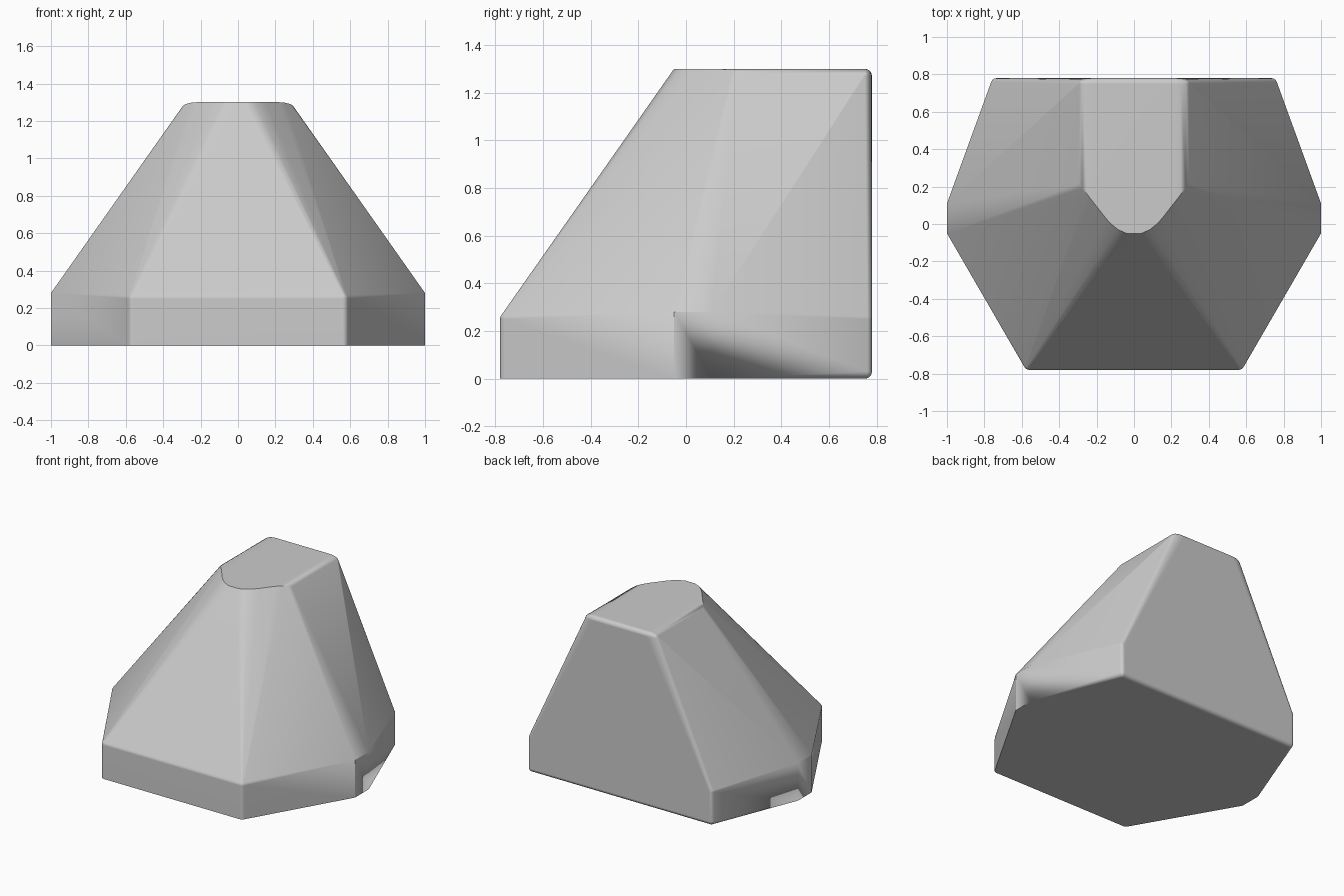
import bpy, bmesh, math
from mathutils import Vector

if "Cube" in bpy.data.objects:
    bpy.data.objects.remove(bpy.data.objects["Cube"])

pts = []


def ball(x, y, z, rx=0.03, r=0.03):
    """Rounded corner: points on a small ellipsoid."""
    for i in range(1, 8):
        a = math.pi * i / 8
        for j in range(16):
            b = math.tau * j / 16
            pts.append((x + rx * math.sin(a) * math.cos(b),
                        y + r * math.sin(a) * math.sin(b),
                        z + r * math.cos(a)))
    pts.extend([(x, y, z + r), (x, y, z - r)])


for s in (-1, 1):
    # rounded corners of the upright back wall
    ball(s * 0.735, 0.75, 0.03)
    ball(s * 0.735, 0.75, 0.25)
    ball(s * 0.22, 0.75, 1.27, rx=0.08)
    # front corner of the base, with a sharp bottom rim
    ball(s * 0.56, -0.75, 0.25)
    for j in range(16):
        b = math.tau * j / 16
        pts.append((s * 0.56 + 0.03 * math.cos(b), -0.75 + 0.03 * math.sin(b), 0))
    # crisp side corners of the base
    for y in (-0.05, 0.11):
        pts.extend([(s, y, 0), (s, y, 0.28)])
    # front lip of the top: rounded shoulder, then the nose curve
    for i in range(5):
        a = math.pi / 2 * i / 4
        x = 0.22 + 0.08 * math.cos(a)
        pts.append((s * x, 0.21 - (0.29 - x) * 1.29, 1.27 + 0.03 * math.sin(a)))
    for x, y in ((0.15, 0.03), (0.12, -0.002), (0.085, -0.03), (0.04, -0.05)):
        pts.append((s * x, y, 1.3))

# Wrap all corners in one convex body
bm = bmesh.new()
for p in pts:
    bm.verts.new(Vector(p))
bmesh.ops.remove_doubles(bm, verts=bm.verts[:], dist=0.0005)
bmesh.ops.convex_hull(bm, input=bm.verts[:])
bmesh.ops.delete(bm, geom=[v for v in bm.verts if not v.link_faces], context='VERTS')
bmesh.ops.dissolve_limit(bm, angle_limit=math.radians(0.5), verts=bm.verts[:], edges=bm.edges[:])
bmesh.ops.recalc_face_normals(bm, faces=bm.faces[:])
mesh = bpy.data.meshes.new("wedge_body")
bm.to_mesh(mesh)
bm.free()

body = bpy.data.objects.new("wedge_body", mesh)
bpy.context.collection.objects.link(body)
grey = bpy.data.materials.new("light_grey")
grey.diffuse_color = (0.6, 0.6, 0.6, 1)
grey.use_nodes = True
grey.node_tree.nodes["Principled BSDF"].inputs["Base Color"].default_value = grey.diffuse_color
mesh.materials.append(grey)

# Smooth rounded edges, flat main faces
bpy.context.view_layer.objects.active = body
body.select_set(True)
bpy.ops.object.shade_smooth_by_angle(angle=math.radians(30))
wn = body.modifiers.new("flat_faces", 'WEIGHTED_NORMAL')
wn.keep_sharp = True
